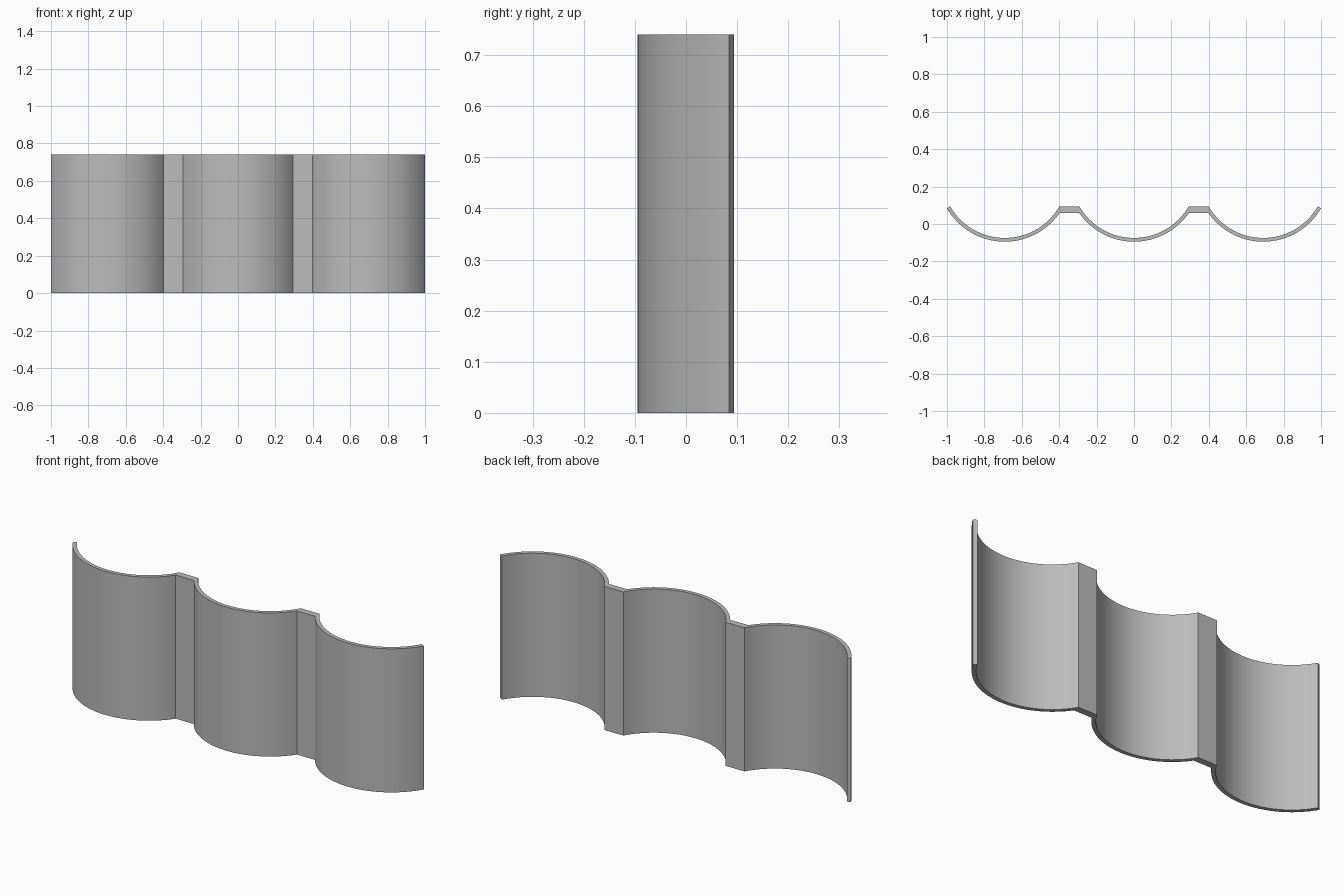
import bpy
import bmesh
from math import sin, cos, radians, asin

cube = bpy.data.objects.get("Cube")
if cube:
    bpy.data.objects.remove(cube)

# Dimensions
HEIGHT = 0.74
PITCH = 0.691
R_OUT, R_IN = 0.357, 0.337
CENTRE_Y = 0.2625
END = radians(60)
SEGMENTS = 40
STRIP_EDGE = asin(0.294 / R_OUT)   # where the outer arc meets a joining strip

grey = bpy.data.materials.new("plain_grey")
grey.use_nodes = True
colour = (0.5, 0.5, 0.5, 1)
grey.diffuse_color = colour
grey.node_tree.nodes["Principled BSDF"].inputs["Base Color"].default_value = colour


def arc(cx, radius, start, end):
    """Points along a forward-bulging arc, left to right."""
    angles = [start + (end - start) * i / SEGMENTS for i in range(SEGMENTS + 1)]
    return [(cx + radius * sin(a), CENTRE_Y - radius * cos(a)) for a in angles]


# Outline: front arcs left to right, then back arcs right to left
front, back = [], []
for i in (-1, 0, 1):
    start = -END if i == -1 else -STRIP_EDGE
    end = END if i == 1 else STRIP_EDGE
    front += arc(i * PITCH, R_OUT, start, end)
    back += arc(i * PITCH, R_IN, -END, END)
outline = front + back[::-1]

# Scalloped panel: the outline extruded upwards
bm = bmesh.new()
base = bm.faces.new([bm.verts.new((x, y, 0)) for x, y in outline])
top = bmesh.ops.extrude_face_region(bm, geom=[base], use_keep_orig=True)
verts = [g for g in top["geom"] if isinstance(g, bmesh.types.BMVert)]
bmesh.ops.translate(bm, verts=verts, vec=(0, 0, HEIGHT))
bmesh.ops.recalc_face_normals(bm, faces=bm.faces)
mesh = bpy.data.meshes.new("scalloped_panel")
bm.to_mesh(mesh)
bm.free()
mesh.materials.append(grey)

panel = bpy.data.objects.new("scalloped_panel", mesh)
bpy.context.collection.objects.link(panel)
bpy.context.view_layer.objects.active = panel
panel.select_set(True)
bpy.ops.object.shade_smooth_by_angle(angle=radians(30))
